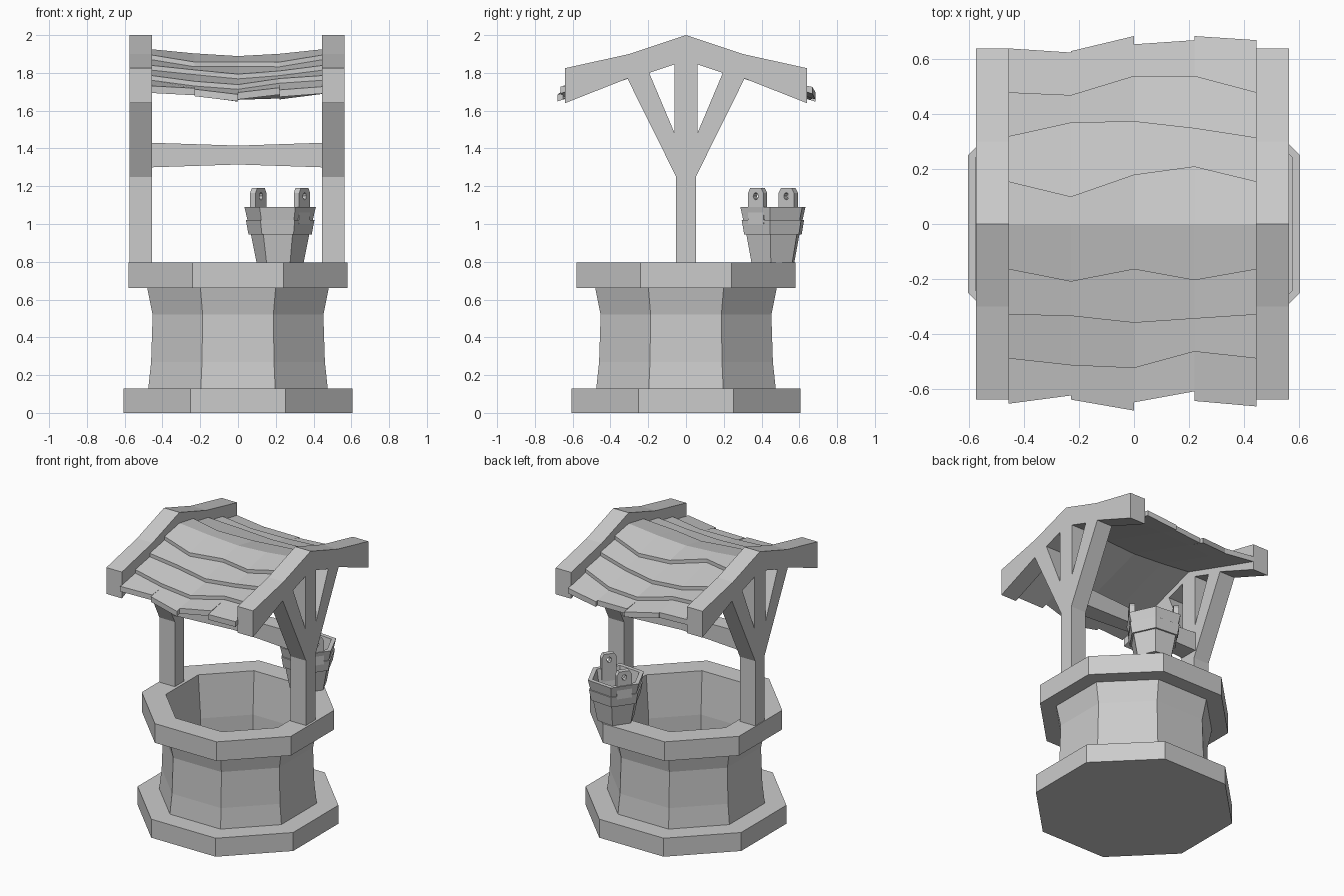
import bpy, bmesh, math
from mathutils import Matrix

if "Cube" in bpy.data.objects:
    bpy.data.objects.remove(bpy.data.objects["Cube"])


def finish(name, bm):
    bmesh.ops.recalc_face_normals(bm, faces=bm.faces)
    me = bpy.data.meshes.new(name)
    bm.to_mesh(me)
    bm.free()
    ob = bpy.data.objects.new(name, me)
    bpy.context.collection.objects.link(ob)
    return ob


def lathe(name, profile, n, angle):
    """Faceted turning of (radius, z) points, capped at both ends."""
    bm = bmesh.new()
    rings = []
    for r, z in profile:
        rings.append([bm.verts.new((r * math.cos(angle + k * math.tau / n),
                                    r * math.sin(angle + k * math.tau / n), z))
                      for k in range(n)])
    for a, b in zip(rings, rings[1:]):
        for k in range(n):
            j = (k + 1) % n
            bm.faces.new((a[k], a[j], b[j], b[k]))
    bm.faces.new(rings[0])
    bm.faces.new(rings[-1])
    return finish(name, bm)


def plate(name, loops, depth, loc, angle=0.0):
    """Upright plate cut from flat outlines (later loops are holes)."""
    cu = bpy.data.curves.new(name, 'CURVE')
    cu.dimensions = '2D'
    cu.fill_mode = 'BOTH'
    cu.extrude = depth / 2
    for pts in loops:
        sp = cu.splines.new('POLY')
        sp.points.add(len(pts) - 1)
        for p, (u, v) in zip(sp.points, pts):
            p.co = (u, v, 0, 1)
        sp.use_cyclic_u = True
    tmp = bpy.data.objects.new(name + "_outline", cu)
    bpy.context.collection.objects.link(tmp)
    dg = bpy.context.evaluated_depsgraph_get()
    me = bpy.data.meshes.new_from_object(tmp.evaluated_get(dg))
    bpy.data.objects.remove(tmp)
    me.name = name
    # outline axes (u, v, depth) become (y, z, x), then turn about z
    axes = Matrix(((0, 0, 1, 0), (1, 0, 0, 0), (0, 1, 0, 0), (0, 0, 0, 1)))
    me.transform(Matrix.Translation(loc) @ Matrix.Rotation(angle, 4, 'Z') @ axes)
    me.shade_flat()
    ob = bpy.data.objects.new(name, me)
    bpy.context.collection.objects.link(ob)


# Stone well: base, waisted wall, rim and hollow inside
ap = 1 / math.cos(math.pi / 8)
well = [(.605, 0), (.605, .13), (.475, .13), (.46, .27), (.452, .52), (.48, .66),
        (.58, .66), (.58, .795), (.435, .795), (.408, .5), (.408, .13)]
lathe("stone_well", [(r * ap, z) for r, z in well], 8, math.pi / 8)

# Side frames: post, forked braces and gable beam in one outline
half = [(.052, .79), (.052, 1.25), (.31, 1.77), (.64, 1.64), (.64, 1.825), (.3, 1.9)]
outline = half + [(0, 2.0)] + [(-y, z) for y, z in reversed(half)]
gap = [(.06, 1.48), (.195, 1.80), (.06, 1.845)]
gaps = [gap, [(-y, z) for y, z in gap]]
for side, x in (("left", -.515), ("right", .505)):
    plate(side + "_frame", [outline] + gaps, .12, (x, 0, 0))

# Crossbar, thinner in the middle
bar = lathe("crossbar", [(.065 * 2 ** .5, -.46), (.05 * 2 ** .5, 0), (.065 * 2 ** .5, .45)],
            4, math.pi / 4)
bar.data.transform(Matrix.Translation((0, 0, 1.365)) @ Matrix.Rotation(math.pi / 2, 4, 'Y'))

# Roof: four overlapping, sagging shingle rows on each slope
XS = (-.457, -.23, 0, .22, .447)
SAG = (0, .022, .036, .024, 0)
ROWS = {1: [(.155, .10, .18, .21, .155), (.32, .37, .375, .35, .315), (.48, .47, .54, .54, .48)],
        -1: [(.165, .21, .165, .205, .165), (.33, .335, .36, .345, .33), (.49, .515, .525, .465, .49)]}
EAVES = {1: [(.64, .625), (.63, .685), (.655, .67), (.685, .67)],
         -1: [(.655, .625), (.64, .68), (.65, .61), (.645, .665)]}


def shingle_section(s, i, eave):
    def z(y):
        return 1.925 - .335 * y - SAG[i]
    ys = [row[i] for row in ROWS[s]] + [eave]
    pts = [(0, z(0))]
    for y in ys:
        pts += [(y, z(y) + .025), (y, z(y))]
    pts[-1] = (eave, z(eave) - .012)
    pts += [(ys[2], z(ys[2]) - .015), (0, z(0) - .02)]
    return [(XS[i], s * y, h) for y, h in pts]


for s, name in ((-1, "front_roof"), (1, "back_roof")):
    bm = bmesh.new()
    for c in range(4):
        a, b = ([bm.verts.new(p) for p in shingle_section(s, c + k, EAVES[s][c][k])]
                for k in (0, 1))
        for k in range(len(a) - 1):
            bm.faces.new((a[k], a[k + 1], b[k + 1], b[k]))
        for e in (a, b):
            bm.faces.new((e[6], e[7], e[8], e[9]))
    bmesh.ops.remove_doubles(bm, verts=bm.verts, dist=.0005)
    finish(name, bm)

# Six-sided bucket with a hoop, standing on the rim
bucket_at = (.223, .46, 0)
bucket = lathe("bucket", [(.125, .795), (.155, .945), (.168, .945), (.182, 1.02), (.173, 1.02),
                          (.19, 1.09), (.158, 1.09), (.115, .83)], 6, math.radians(-5))
bucket.data.transform(Matrix.Translation(bucket_at))

# Two pierced handle lugs on opposite bucket sides
lug = [(-.05, 1.0), (.05, 1.0), (.05, 1.165), (.035, 1.19), (-.035, 1.19), (-.05, 1.165)]
hole = [(.016 * math.cos(k * math.tau / 8), 1.147 + .02 * math.sin(k * math.tau / 8))
        for k in range(8)]
for name, deg in (("front_lug", -35), ("back_lug", 145)):
    t = math.radians(deg)
    plate(name, [lug, hole], .035,
          (bucket_at[0] + .141 * math.cos(t), bucket_at[1] + .141 * math.sin(t), 0), t)
